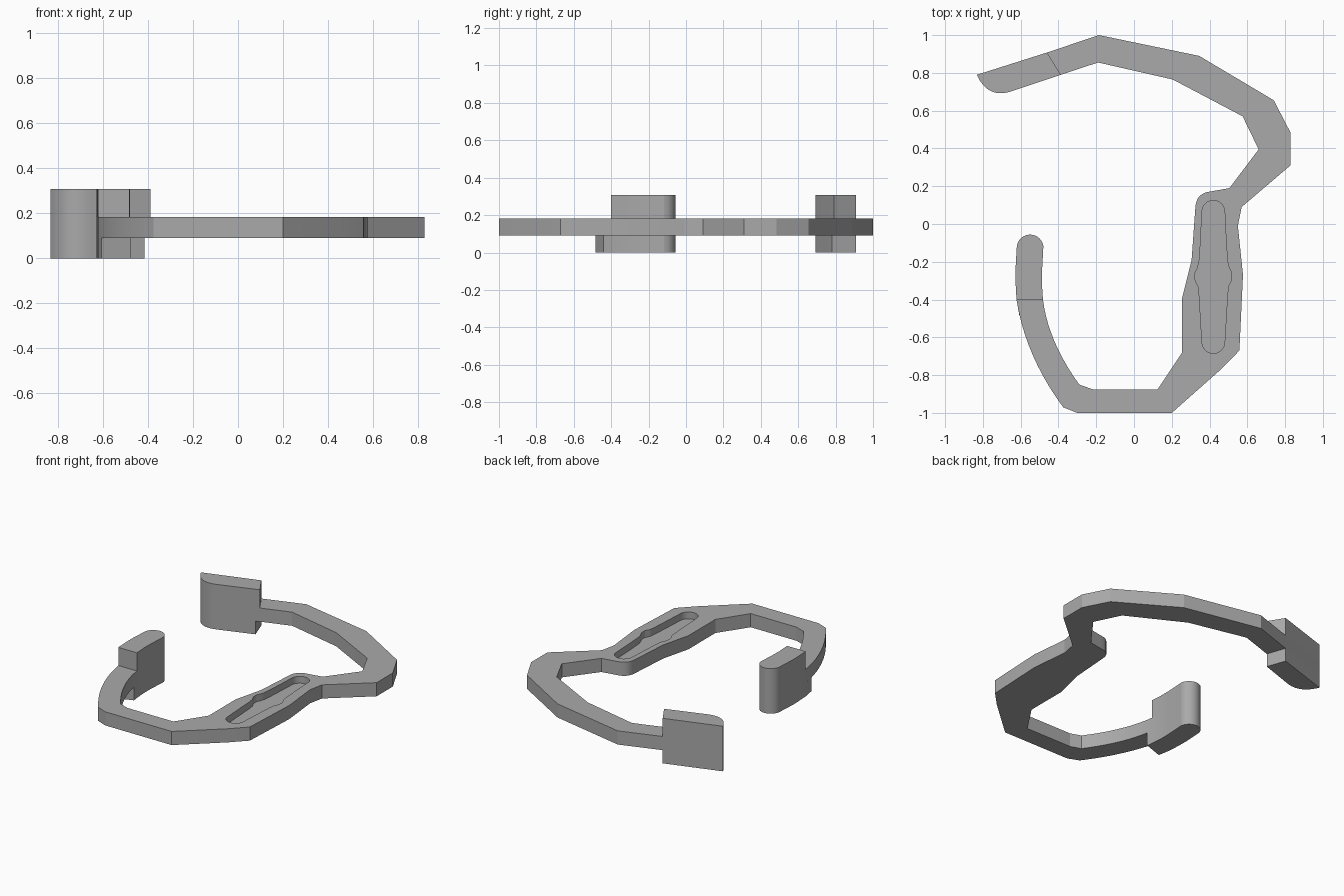
import bpy, bmesh
from math import cos, sin, radians
from mathutils import Vector

cube = bpy.data.objects.get("Cube")
if cube:
    bpy.data.objects.remove(cube, do_unlink=True)

GREY = (0.4, 0.4, 0.4)
grey = bpy.data.materials.new("plain grey")
grey.use_nodes = True
grey.diffuse_color = (*GREY, 1)
grey.node_tree.nodes["Principled BSDF"].inputs["Base Color"].default_value = (*GREY, 1)


def arc(cx, cy, r, start, end, n=12):
    angles = [radians(start + (end - start) * i / n) for i in range(n + 1)]
    return [(cx + r * cos(a), cy + r * sin(a)) for a in angles]


def bend(a, b, c, n=10):
    """Quadratic curve from a to c, pulled towards b."""
    a, b, c = Vector(a), Vector(b), Vector(c)
    steps = [i / n for i in range(n + 1)]
    return [tuple(a * (1 - t) ** 2 + b * 2 * t * (1 - t) + c * t * t) for t in steps]


def prism(name, outline, z0, z1):
    bm = bmesh.new()
    base = bm.faces.new([bm.verts.new((x, y, z0)) for x, y in outline])
    top = bmesh.ops.extrude_face_region(bm, geom=[base], use_keep_orig=True)["geom"]
    verts = [g for g in top if isinstance(g, bmesh.types.BMVert)]
    bmesh.ops.translate(bm, verts=verts, vec=(0, 0, z1 - z0))
    bmesh.ops.recalc_face_normals(bm, faces=bm.faces)
    mesh = bpy.data.meshes.new(name)
    bm.to_mesh(mesh)
    bm.free()
    mesh.materials.append(grey)
    obj = bpy.data.objects.new(name, mesh)
    bpy.context.collection.objects.link(obj)
    return obj


def smooth(obj):
    bpy.ops.object.select_all(action="DESELECT")
    obj.select_set(True)
    bpy.context.view_layer.objects.active = obj
    bpy.ops.object.shade_smooth_by_angle(angle=radians(16))


BOTTOM, LOW, HIGH, TOP = 0, 0.09, 0.183, 0.307

# Shared outlines of the two jaw ends
back_round = bend((-0.65, 0.702), (-0.775, 0.662), (-0.832, 0.79), 12)
front_round = ([(-0.627, -0.31), (-0.628, -0.25)] + arc(-0.55, -0.127, 0.071, 172, 8)
               + [(-0.487, -0.25), (-0.488, -0.31)])
outer_bend = bend((-0.622, -0.4), (-0.575, -0.70), (-0.375, -0.97))
inner_bend = bend((-0.29, -0.85), (-0.455, -0.62), (-0.482, -0.4))

# Flat frame
right_outer = [(-0.46, 0.908), (-0.185, 1), (0.345, 0.89), (0.74, 0.655),
               (0.828, 0.485), (0.828, 0.31), (0.57, 0.09), (0.55, -0.01),
               (0.577, -0.27), (0.558, -0.67), (0.46, -0.77), (0.2, -1),
               (-0.3, -1)]
right_inner = [(-0.22, -0.875), (0.125, -0.875), (0.255, -0.68), (0.255, -0.39),
               (0.305, -0.19), (0.325, 0.09)]
upper_inner = [(0.505, 0.19), (0.66, 0.395), (0.575, 0.57), (0.205, 0.765),
               (-0.19, 0.855), (-0.388, 0.79)]
outline = (right_outer + outer_bend[::-1] + front_round + inner_bend[::-1]
           + right_inner + bend((0.328, 0.11), (0.34, 0.165), (0.405, 0.172), 6)
           + upper_inner + back_round)
frame = prism("frame", outline, LOW, HIGH)

# Recessed grip pocket with a bulge on each side
side = [(0.068, -0.1), (0.075, -0.2), (0.083, -0.23), (0.097, -0.26),
        (0.097, -0.295), (0.08, -0.33), (0.075, -0.37)]
pocket = ([(0.42 + x, y) for x, y in side] + arc(0.42, -0.625, 0.06, 0, -180)
          + [(0.42 - x, y) for x, y in reversed(side)] + arc(0.42, 0.065, 0.06, 180, 0))
cutter = prism("pocket_cutter", pocket, HIGH - 0.047, HIGH + 0.1)
cutter.hide_render = True
cut = frame.modifiers.new("pocket", "BOOLEAN")
cut.operation = "DIFFERENCE"
cut.solver = "EXACT"
cut.object = cutter
bpy.context.view_layer.objects.active = frame
bpy.ops.object.modifier_apply(modifier=cut.name)
bpy.data.objects.remove(cutter, do_unlink=True)

# Raised and lowered pads on the jaw ends
back_upper = prism("back_jaw_upper_pad",
                   [(-0.46, 0.908), (-0.388, 0.79)] + back_round, HIGH, TOP)
back_lower = prism("back_jaw_lower_pad",
                   [(-0.46, 0.908), (-0.415, 0.781)] + back_round, BOTTOM, LOW)
front_upper = prism("front_jaw_upper_pad",
                    [(-0.622, -0.4)] + front_round + [(-0.482, -0.4)], HIGH, TOP)
front_lower = prism("front_jaw_lower_pad",
                    [(-0.607, -0.485), (-0.622, -0.4)] + front_round
                    + [(-0.482, -0.4), (-0.476, -0.44)], BOTTOM, LOW)

for part in (frame, back_upper, back_lower, front_upper, front_lower):
    smooth(part)
